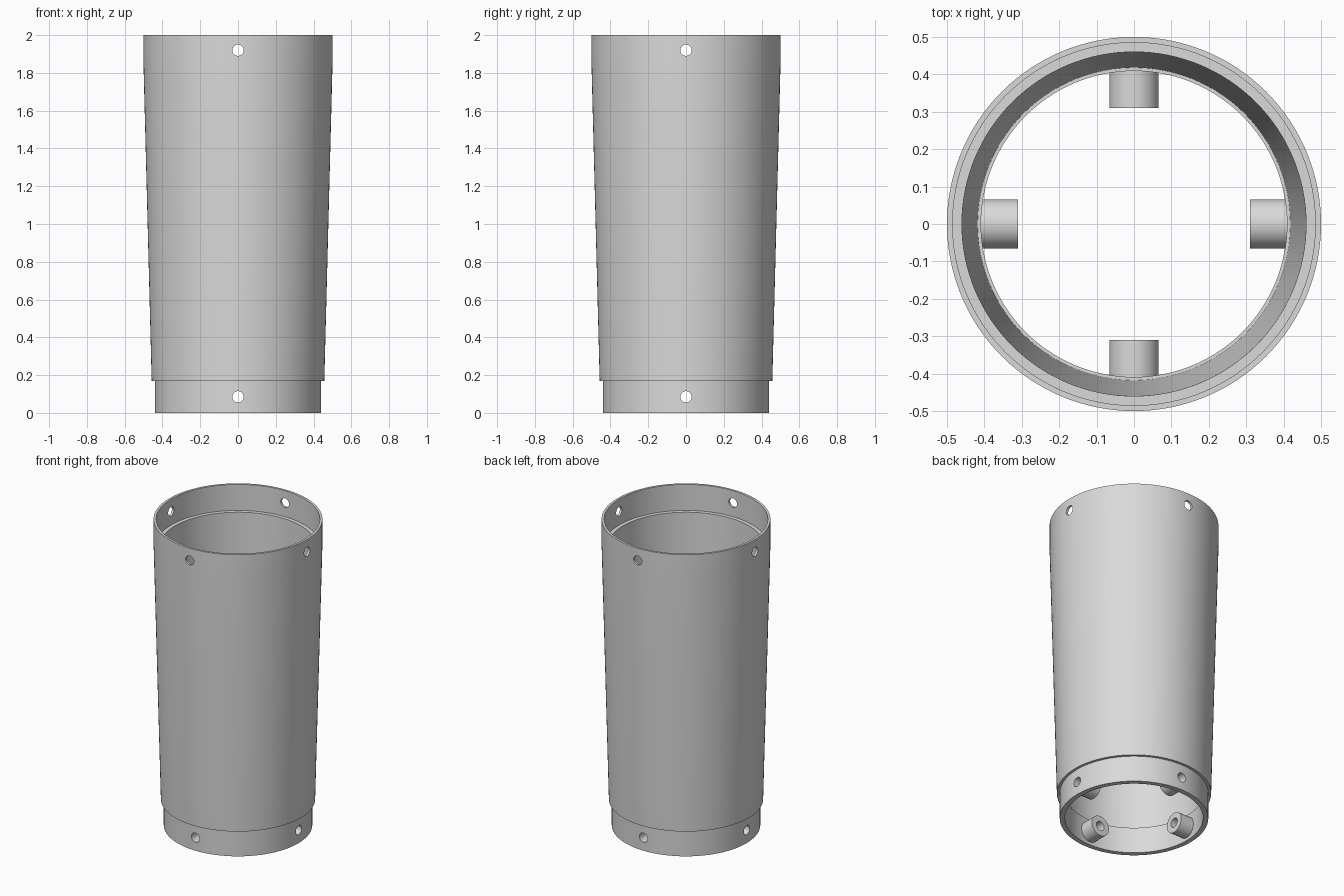
import bpy
import bmesh
from math import cos, sin, pi, radians
from mathutils import Matrix

if "Cube" in bpy.data.objects:
    bpy.data.objects.remove(bpy.data.objects["Cube"])

GREY = (0.7, 0.7, 0.7, 1)
grey = bpy.data.materials.new("plain grey")
grey.use_nodes = True
grey.diffuse_color = GREY
grey.node_tree.nodes["Principled BSDF"].inputs["Base Color"].default_value = GREY

HOLE_RADIUS = 0.03
LOW_HOLE, HIGH_HOLE = 0.085, 1.92


def lathe(name, profile, sides, matrix=Matrix()):
    """Revolve a closed (radius, height) profile around z, then place it."""
    bm = bmesh.new()
    rings = []
    for i in range(sides):
        a = 2 * pi * i / sides
        rings.append([bm.verts.new((r * cos(a), r * sin(a), z)) for r, z in profile])
    for i, ring in enumerate(rings):
        following = rings[(i + 1) % sides]
        for j in range(len(profile)):
            k = (j + 1) % len(profile)
            bm.faces.new((ring[j], following[j], following[k], ring[k]))
    bmesh.ops.recalc_face_normals(bm, faces=bm.faces)
    bm.transform(matrix)
    mesh = bpy.data.meshes.new(name)
    bm.to_mesh(mesh)
    bm.free()
    mesh.materials.append(grey)
    obj = bpy.data.objects.new(name, mesh)
    bpy.context.collection.objects.link(obj)
    return obj


def activate(obj):
    bpy.ops.object.select_all(action="DESELECT")
    obj.select_set(True)
    bpy.context.view_layer.objects.active = obj


def smooth(obj):
    activate(obj)
    bpy.ops.object.shade_smooth_by_angle(angle=radians(30))


def drill(obj, height, rotation):
    """Cut a round hole straight through both walls."""
    bpy.ops.mesh.primitive_cylinder_add(vertices=32, radius=HOLE_RADIUS, depth=1.4,
                                        location=(0, 0, height), rotation=rotation)
    cutter = bpy.context.object
    cutter.hide_render = True
    activate(obj)
    mod = obj.modifiers.new("hole", "BOOLEAN")
    mod.operation = "DIFFERENCE"
    mod.solver = "EXACT"
    mod.object = cutter
    bpy.ops.object.modifier_apply(modifier=mod.name)
    bpy.data.objects.remove(cutter)


# Tapered tube with a narrow spigot below and a wider socket above
body = lathe("tapered_tube", [
    (0.44, 0), (0.44, 0.17), (0.457, 0.17), (0.5, 1.83), (0.5, 2),
    (0.485, 2), (0.485, 1.83), (0.46, 1.83), (0.418, 0.17), (0.409, 0.17), (0.409, 0),
], 128)

# Four screw holes near each end
for height in (LOW_HOLE, HIGH_HOLE):
    for rotation in ((pi / 2, 0, 0), (0, pi / 2, 0)):
        drill(body, height, rotation)
smooth(body)

# Hollow screw bosses inside the spigot
for i, side in enumerate(("left", "back", "right", "front")):
    place = (Matrix.Translation((0, 0, LOW_HOLE))
             @ Matrix.Rotation(i * pi / 2, 4, "Z") @ Matrix.Rotation(pi / 2, 4, "Y"))
    boss = lathe(side + "_screw_boss", [
        (HOLE_RADIUS, 0.31), (0.066, 0.31), (0.066, 0.42), (HOLE_RADIUS, 0.42),
    ], 48, place)
    smooth(boss)
